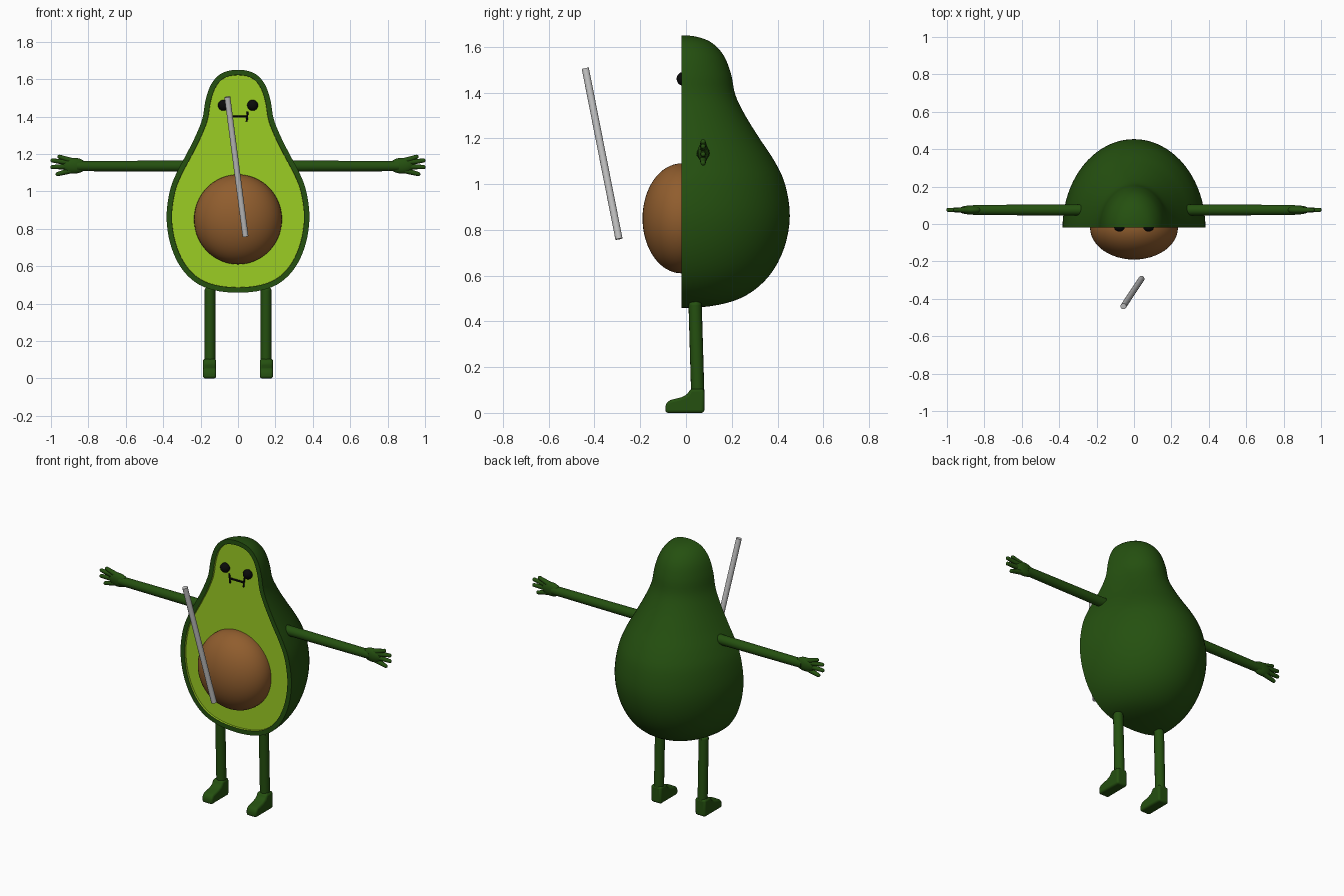
import bpy, bmesh
from math import sin, cos, pi, radians
from mathutils import Vector, Matrix

if "Cube" in bpy.data.objects:
    bpy.data.objects.remove(bpy.data.objects["Cube"], do_unlink=True)


def material(name, r, g, b):
    m = bpy.data.materials.new(name)
    m.use_nodes = True
    m.diffuse_color = (r, g, b, 1)
    bsdf = m.node_tree.nodes["Principled BSDF"]
    bsdf.inputs["Base Color"].default_value = (r, g, b, 1)
    bsdf.inputs["Roughness"].default_value = 0.6
    return m


SKIN = material("dark green skin", 0.018, 0.08, 0.005)
FLESH = material("lime flesh", 0.33, 0.61, 0.017)
SEED = material("brown seed", 0.28, 0.11, 0.027)
BLACK = material("black", 0.003, 0.003, 0.003)
METAL = material("light grey", 0.55, 0.55, 0.55)


def finish(name, bm, *mats, angle=40):
    bmesh.ops.recalc_face_normals(bm, faces=bm.faces)
    mesh = bpy.data.meshes.new(name)
    bm.to_mesh(mesh)
    bm.free()
    obj = bpy.data.objects.new(name, mesh)
    bpy.context.collection.objects.link(obj)
    for m in mats:
        mesh.materials.append(m)
    bpy.ops.object.select_all(action='DESELECT')
    obj.select_set(True)
    bpy.context.view_layer.objects.active = obj
    bpy.ops.object.shade_smooth_by_angle(angle=radians(angle))
    return obj


def ball(bm, centre, radii, u=24, v=16):
    mat = Matrix.Translation(centre) @ Matrix.Diagonal((*radii, 1))
    bmesh.ops.create_uvsphere(bm, u_segments=u, v_segments=v, radius=1, matrix=mat)


def rod(bm, a, b, r1, r2, sides=16):
    a, b = Vector(a), Vector(b)
    turn = (b - a).to_track_quat('Z', 'Y').to_matrix().to_4x4()
    bmesh.ops.create_cone(bm, cap_ends=True, segments=sides, radius1=r1, radius2=r2,
                          depth=(b - a).length,
                          matrix=Matrix.Translation((a + b) / 2) @ turn)


def smooth_path(points, steps):
    # Catmull-Rom through the points, mirrored across the axis at both ends
    p = [Vector(q) for q in points]
    p = [Vector((-p[1].x, p[1].y))] + p + [Vector((-p[-2].x, p[-2].y))]
    out = []
    for a, b, c, d in zip(p, p[1:], p[2:], p[3:]):
        for i in range(steps):
            t = i / steps
            out.append((2 * b + (c - a) * t + (2 * a - 5 * b + 4 * c - d) * t * t
                        + (3 * b - a - 3 * c + d) * t ** 3) / 2)
    return out + [p[-2]]


# Body: half pear, flat cut at the front
FRONT = -0.02
outline = [(0, 1.65), (.06, 1.642), (.11, 1.615), (.15, 1.56), (.175, 1.48), (.19, 1.39),
           (.225, 1.3), (.275, 1.2), (.328, 1.1), (.365, 1.0), (.382, .86), (.362, .72),
           (.31, .6), (.23, .515), (.13, .472), (0, .458)]
profile = smooth_path(outline, 4)
bm = bmesh.new()
top = bm.verts.new((0, FRONT, profile[0].y))
bottom = bm.verts.new((0, FRONT, profile[-1].y))
SEG = 40
columns = []
for j in range(SEG + 1):
    a = pi * j / SEG
    columns.append([top] + [bm.verts.new((q.x * cos(a), FRONT + 1.24 * q.x * sin(a), q.y))
                            for q in profile[1:-1]] + [bottom])
for left, right in zip(columns, columns[1:]):
    for i in range(len(profile) - 1):
        corners = dict.fromkeys((left[i], left[i + 1], right[i + 1], right[i]))
        bm.faces.new(list(corners))
cut = bm.faces.new(columns[0] + columns[-1][-2:0:-1])
bmesh.ops.recalc_face_normals(bm, faces=bm.faces)
# Flesh: inset and slightly sunk behind the rim
bmesh.ops.inset_region(bm, faces=[cut], thickness=0.028, use_even_offset=True)
ledge = bmesh.ops.inset_region(bm, faces=[cut], thickness=0.001, depth=-0.012,
                               use_even_offset=True)["faces"]
for f in ledge + [cut]:
    f.material_index = 1
finish("body", bm, SKIN, FLESH)

# Seed
bm = bmesh.new()
ball(bm, (0, FRONT, .85), (.235, .17, .24), 48, 32)
finish("seed", bm, SEED)

# Mouth: a line with a short bar at each end
bm = bmesh.new()
y = FRONT + 0.008
rod(bm, (-.05, y, 1.4), (.05, y, 1.4), .006, .006, 8)
for s in (-1, 1):
    rod(bm, (s * .046, y, 1.372), (s * .052, y, 1.428), .005, .005, 8)
finish("mouth", bm, BLACK)

FINGERS = [(.955, 1.185), (.992, 1.165), (.993, 1.13), (.965, 1.092)]
FOOT = [(.08, 0), (-.09, 0), (-.09, .035), (-.075, .055), (-.02, .068),
        (.005, .08), (.02, .105), (.08, .105)]

for s, side in ((1, "left"), (-1, "right")):
    # Eye
    bm = bmesh.new()
    ball(bm, (s * .078, FRONT + .005, 1.46), (.029, .026, .029))
    finish(side + "_eye", bm, BLACK)

    # Arm with hand and fingers
    bm = bmesh.new()
    rod(bm, (s * .28, .075, 1.135), (s * .86, .075, 1.135), .03, .027)
    ball(bm, (s * .875, .075, 1.137), (.065, .024, .042))
    for x, z in FINGERS:
        rod(bm, (s * .885, .075, 1.137 + (z - 1.137) * .5), (s * x, .075, z), .017, .011, 10)
        ball(bm, (s * x, .075, z), (.011, .011, .011), 10, 8)
    finish(side + "_arm", bm, SKIN)

    # Leg with rounded top
    bm = bmesh.new()
    rod(bm, (s * .15, .052, .06), (s * .15, .04, .47), .029, .029)
    ball(bm, (s * .15, .04, .47), (.029, .029, .02), 16, 10)
    finish(side + "_leg", bm, SKIN)

    # Foot: side profile given width
    bm = bmesh.new()
    face = bm.faces.new([bm.verts.new((s * .152 - .035, py, pz)) for py, pz in FOOT])
    new = bmesh.ops.extrude_face_region(bm, geom=[face])["geom"]
    bmesh.ops.translate(bm, vec=(.07, 0, 0),
                        verts=[v for v in new if isinstance(v, bmesh.types.BMVert)])
    foot = finish(side + "_foot", bm, SKIN)
    bevel = foot.modifiers.new("soft edges", 'BEVEL')
    bevel.width = .012
    bevel.segments = 3

# Stick floating in front
bm = bmesh.new()
rod(bm, (.04, -.293, .76), (-.057, -.44, 1.505), .016, .016, 16)
finish("stick", bm, METAL)
